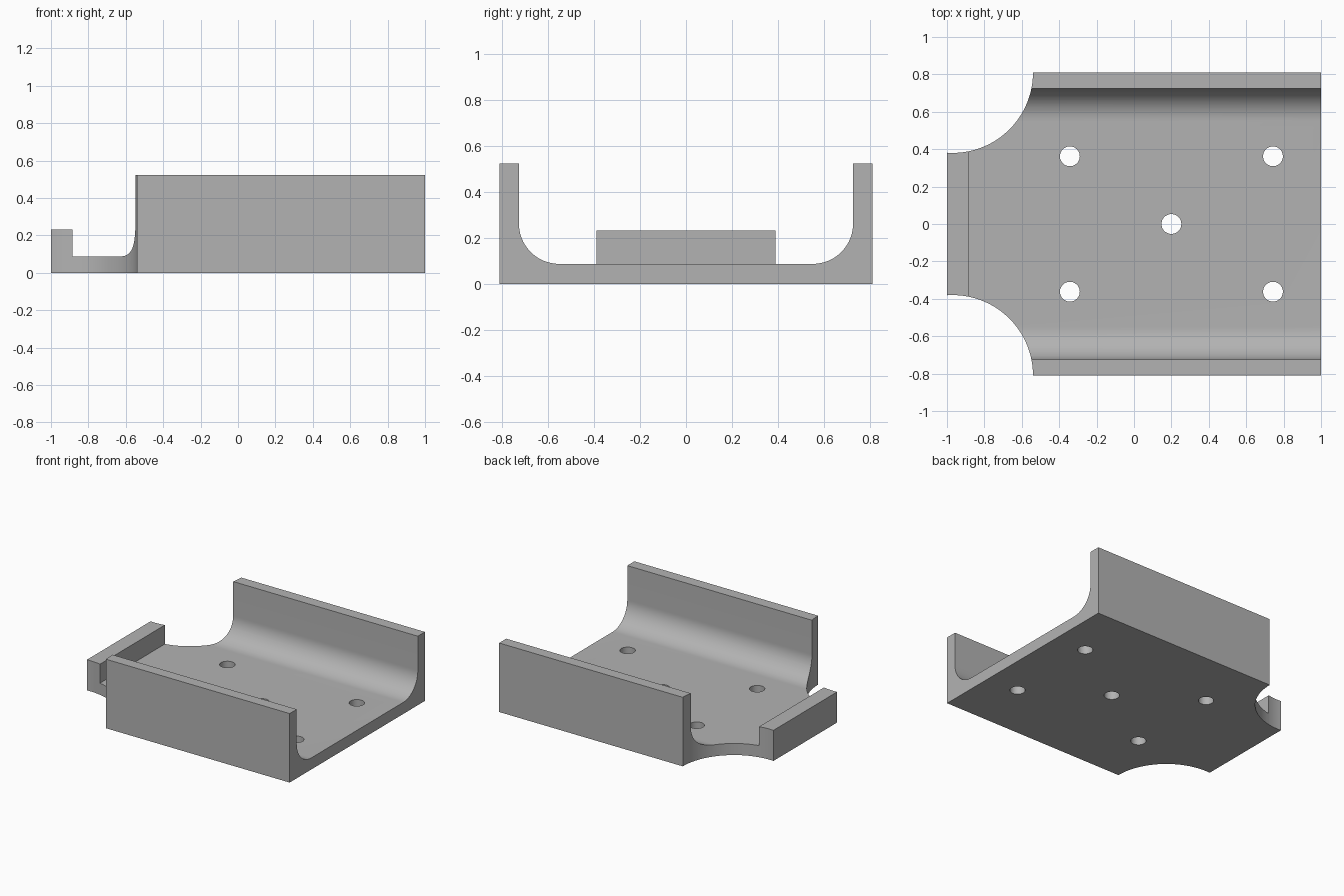
import bpy
import bmesh
from math import sin, cos, pi

if "Cube" in bpy.data.objects:
    bpy.data.objects.remove(bpy.data.objects["Cube"])

HALF_W, WALL_IN, WALL_TOP = 0.81, 0.725, 0.523
FLOOR, FILLET = 0.088, 0.175
LIP_TOP, LIP_X = 0.232, -0.885

grey = bpy.data.materials.new("plain grey")
grey.use_nodes = True
colour = (0.45, 0.45, 0.45, 1)
grey.diffuse_color = colour
grey.node_tree.nodes["Principled BSDF"].inputs["Base Color"].default_value = colour


def make_object(name, bm):
    bmesh.ops.recalc_face_normals(bm, faces=bm.faces)
    mesh = bpy.data.meshes.new(name)
    bm.to_mesh(mesh)
    bm.free()
    mesh.materials.append(grey)
    obj = bpy.data.objects.new(name, mesh)
    bpy.context.collection.objects.link(obj)
    return obj


def extrude_along_x(name, outline, x0, x1):
    """Solid made from a (y, z) outline swept from x0 to x1."""
    bm = bmesh.new()
    face = bm.faces.new([bm.verts.new((x0, y, z)) for y, z in outline])
    swept = bmesh.ops.extrude_face_region(bm, geom=[face])["geom"]
    moved = [g for g in swept if isinstance(g, bmesh.types.BMVert)]
    bmesh.ops.translate(bm, verts=moved, vec=(x1 - x0, 0, 0))
    return make_object(name, bm)


def cylinder_cutter(name, x, y, radius, sides):
    bm = bmesh.new()
    bmesh.ops.create_cone(bm, cap_ends=True, segments=sides,
                          radius1=radius, radius2=radius, depth=2)
    bmesh.ops.translate(bm, verts=bm.verts, vec=(x, y, 0))
    obj = make_object(name, bm)
    obj.hide_render = True
    return obj


def apply_boolean(target, tool, operation):
    mod = target.modifiers.new(operation.lower(), "BOOLEAN")
    mod.operation = operation
    mod.solver = "EXACT"
    mod.object = tool
    bpy.context.view_layer.objects.active = target
    bpy.ops.object.modifier_apply(modifier=mod.name)
    bpy.data.objects.remove(tool)


# Channel section: floor, rounded inner corners and two side walls
half = [(HALF_W, 0), (HALF_W, WALL_TOP), (WALL_IN, WALL_TOP)]
steps = 20
for i in range(steps + 1):
    a = pi / 2 * i / steps
    half.append((WALL_IN - FILLET + FILLET * cos(a),
                 FLOOR + FILLET - FILLET * sin(a)))
outline = half + [(-y, z) for y, z in reversed(half)]
tray = extrude_along_x("channel_tray", outline, -1, 1)

# Raised lip across the narrow end
w = 0.5
lip = extrude_along_x("end_lip", [(-w, 0), (w, 0), (w, LIP_TOP), (-w, LIP_TOP)],
                      -1, LIP_X)
apply_boolean(tray, lip, "UNION")

# Round corner notches either side of the lip
for side in (-1, 1):
    notch = cylinder_cutter("notch_cutter", -0.97, side * HALF_W, 0.43, 128)
    apply_boolean(tray, notch, "DIFFERENCE")

# Five screw holes through the floor
holes = [(0.2, 0)] + [(x, s * 0.362) for x in (-0.343, 0.743) for s in (-1, 1)]
for x, y in holes:
    apply_boolean(tray, cylinder_cutter("hole_cutter", x, y, 0.053, 48), "DIFFERENCE")

# Smooth the curves, keep the edges crisp
bpy.ops.object.select_all(action="DESELECT")
tray.select_set(True)
bpy.context.view_layer.objects.active = tray
bpy.ops.object.shade_smooth_by_angle(angle=pi / 6)
